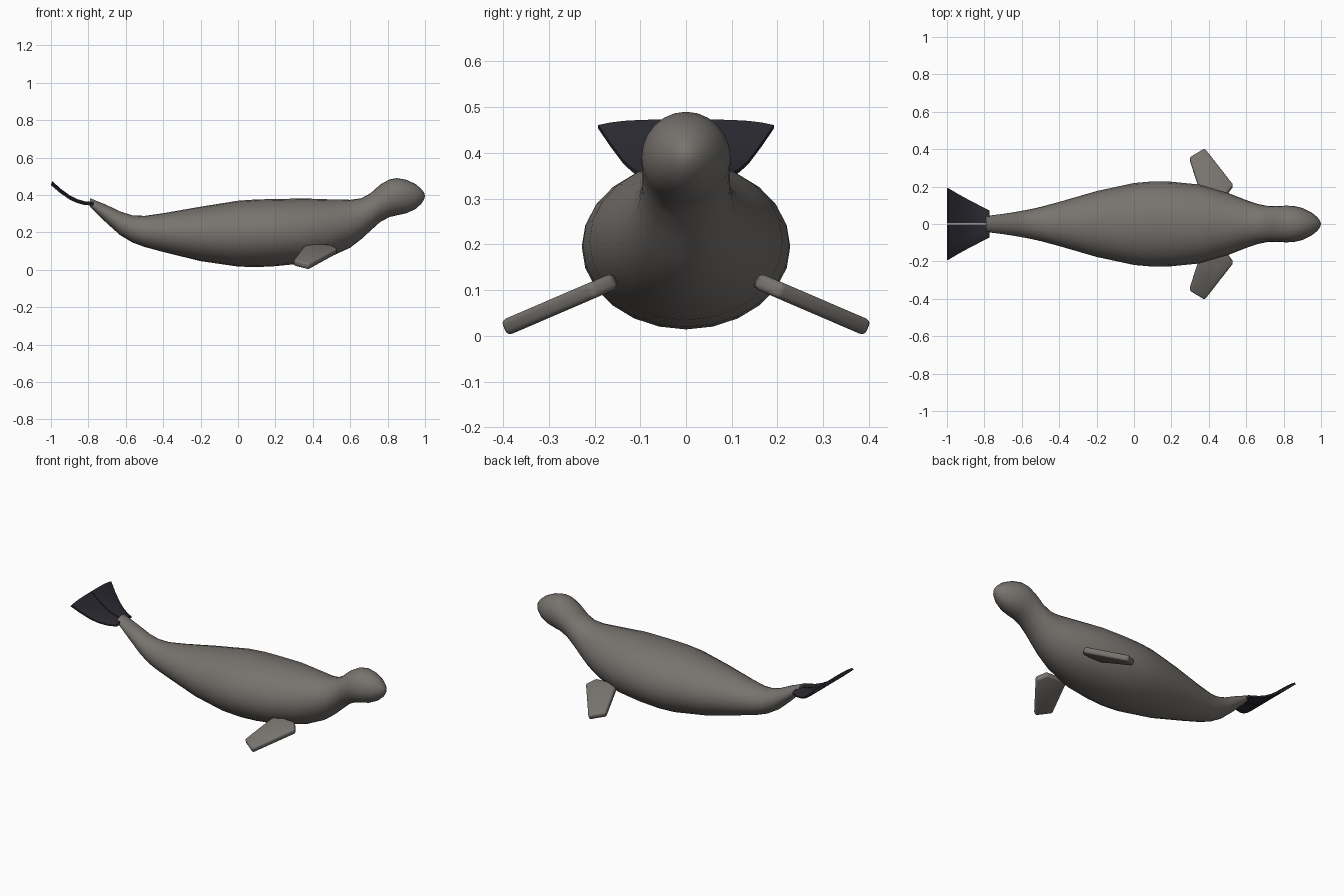
import bpy, bmesh, math
from mathutils import Vector

if "Cube" in bpy.data.objects:
    bpy.data.objects.remove(bpy.data.objects["Cube"])


def material(name, rgb):
    m = bpy.data.materials.new(name)
    m.diffuse_color = (*rgb, 1)
    m.use_nodes = True
    m.node_tree.nodes["Principled BSDF"].inputs["Base Color"].default_value = m.diffuse_color
    return m


grey = material("warm_grey_skin", (0.185, 0.172, 0.158))
dark = material("dark_tail_skin", (0.024, 0.023, 0.032))


def finish(name, bm, mat, angle):
    bmesh.ops.recalc_face_normals(bm, faces=bm.faces)
    me = bpy.data.meshes.new(name)
    bm.to_mesh(me)
    bm.free()
    me.materials.append(mat)
    ob = bpy.data.objects.new(name, me)
    bpy.context.collection.objects.link(ob)
    bpy.ops.object.select_all(action='DESELECT')
    ob.select_set(True)
    bpy.context.view_layer.objects.active = ob
    bpy.ops.object.shade_smooth_by_angle(angle=math.radians(angle))
    return ob


# body and head: elliptical rings (x, bottom z, top z, half width)
RINGS = [
    (-0.79, .335, .382, .043), (-0.70, .247, .345, .054), (-0.63, .185, .311, .065),
    (-0.565, .146, .291, .077), (-0.50, .122, .288, .091), (-0.40, .095, .302, .118),
    (-0.20, .046, .337, .176), (0.0, .017, .369, .219), (0.10, .014, .376, .228),
    (0.20, .019, .378, .226), (0.35, .034, .381, .211), (0.50, .072, .376, .167),
    (0.60, .118, .374, .128), (0.66, .164, .382, .107), (0.71, .210, .410, .097),
    (0.76, .255, .455, .095), (0.81, .282, .483, .098), (0.85, .291, .490, .097),
    (0.90, .302, .481, .086), (0.95, .325, .458, .061), (0.98, .352, .432, .037),
    (0.995, .375, .412, .017),
]
SIDES = 24
bm = bmesh.new()
loops = []
for x, lo, hi, w in RINGS:
    loops.append([bm.verts.new((x, w * math.cos(a), (lo + hi) / 2 + (hi - lo) / 2 * math.sin(a)))
                  for a in (2 * math.pi * i / SIDES for i in range(SIDES))])
for a, b in zip(loops, loops[1:]):
    for i in range(SIDES):
        j = (i + 1) % SIDES
        bm.faces.new((a[i], a[j], b[j], b[i]))
bm.faces.new(loops[0])
nose = bm.verts.new((1.0, 0, .394))
for i in range(SIDES):
    bm.faces.new((loops[-1][i], loops[-1][(i + 1) % SIDES], nose))
finish("body", bm, grey, 50)

# front flippers: bevelled slabs sloping down and back
OUTLINE = [(.295, .352), (.378, .402), (.532, .205), (.495, .155), (.36, .15)]
SLOPE = -0.43
normal = Vector((0, -SLOPE, 1)).normalized()
for side, label in ((1, "left"), (-1, "right")):
    bm = bmesh.new()
    rows = []
    for t in (-.018, .018):
        row = []
        for x, y in OUTLINE:
            p = Vector((x, y, .022 + SLOPE * (y - .385))) + normal * t
            row.append(bm.verts.new((p.x, p.y * side, p.z)))
        rows.append(row)
        bm.faces.new(row)
    n = len(OUTLINE)
    for i in range(n):
        j = (i + 1) % n
        bm.faces.new((rows[0][i], rows[0][j], rows[1][j], rows[1][i]))
    bmesh.ops.bevel(bm, geom=bm.edges[:], offset=.012, segments=3, profile=.5, affect='EDGES')
    finish(label + "_front_flipper", bm, grey, 40)

# tail flippers: thin fans curving upward (x, centre z, half width)
FAN = [(-.772, .353, .072), (-.82, .356, .096), (-.86, .367, .116),
       (-.90, .386, .137), (-.95, .422, .164), (-.997, .463, .192)]
COLS = [0, .25, .5, .7, .86, 1]
for side, label in ((1, "left"), (-1, "right")):
    bm = bmesh.new()
    sheets = []
    for t in (.010, -.010):
        sheets.append([[bm.verts.new((x + .4 * t * (i / 5), side * (.003 + (w - .003) * c),
                                      z + t * (1 - .6 * c ** 4) - .006 * c ** 4))
                        for c in COLS] for i, (x, z, w) in enumerate(FAN)])
    top, low = sheets
    for s in sheets:
        for a, b in zip(s, s[1:]):
            for k in range(len(COLS) - 1):
                bm.faces.new((a[k], a[k + 1], b[k + 1], b[k]))
    # rim joining the two sheets

    def rim(s):
        return s[0][:] + [r[-1] for r in s[1:]] + s[-1][-2::-1] + [r[0] for r in s[-2:0:-1]]
    p, q = rim(top), rim(low)
    for i in range(len(p)):
        j = (i + 1) % len(p)
        bm.faces.new((p[i], p[j], q[j], q[i]))
    finish(label + "_tail_flipper", bm, dark, 40)
